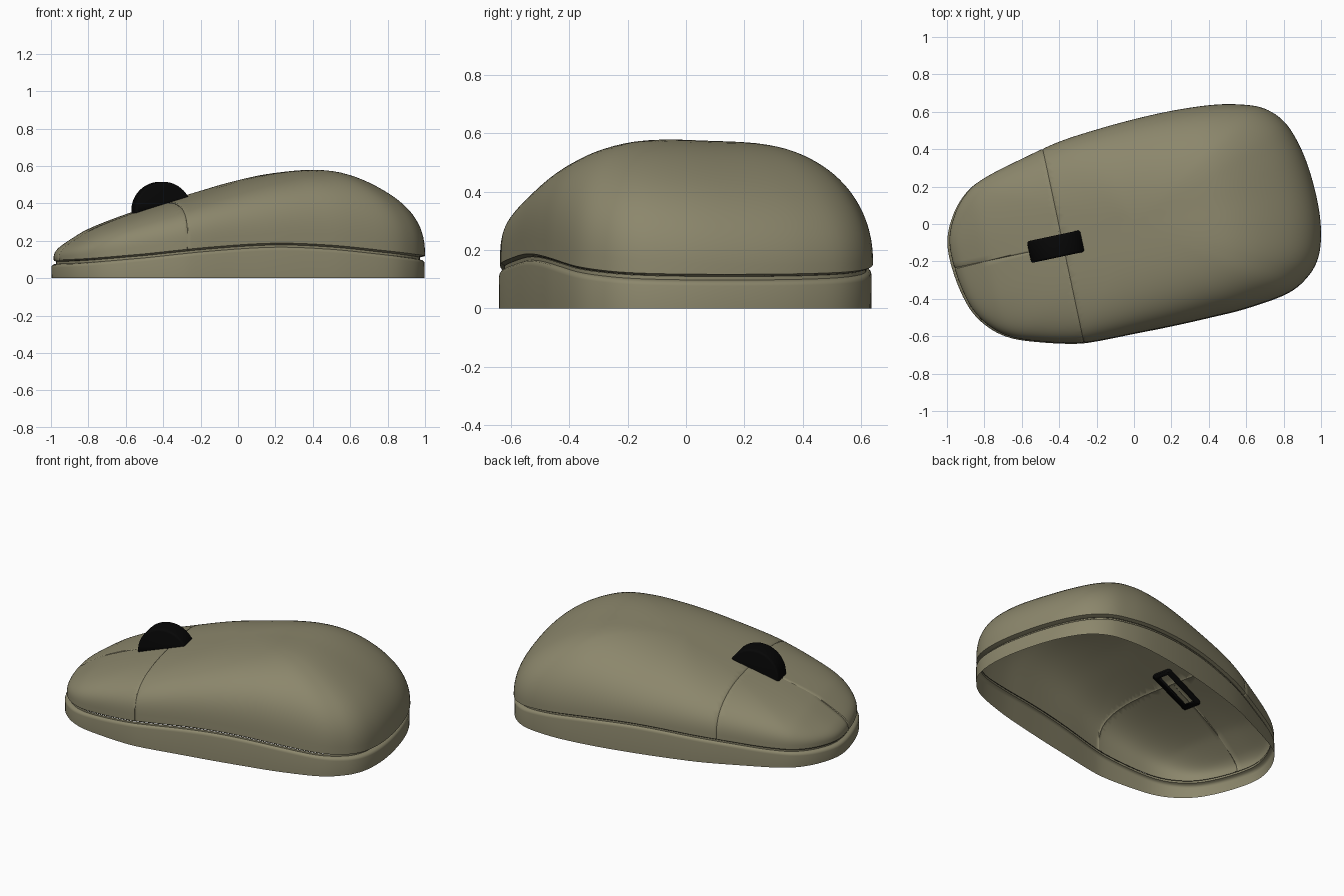
import bpy, bmesh, math
from mathutils import Vector, Matrix

if "Cube" in bpy.data.objects:
    bpy.data.objects.remove(bpy.data.objects["Cube"])

TILT = math.radians(12)                       # long axis of the mouse in plan
AXIS = Vector((math.cos(TILT), math.sin(TILT), 0))
SIDE = Vector((-math.sin(TILT), math.cos(TILT), 0))

# plan outline, clockwise from the nose
OUTLINE = [(-1, -.1), (-.97, .05), (-.9, .17), (-.8, .25), (-.6, .35), (-.4, .44),
           (-.2, .505), (0, .56), (.2, .605), (.4, .635), (.55, .64), (.69, .62),
           (.8, .55), (.88, .43), (.94, .28), (.985, .1), (1, -.05), (.985, -.18),
           (.93, -.28), (.82, -.37), (.6, -.45), (.4, -.5), (.2, -.545), (0, -.585),
           (-.2, -.625), (-.32, -.638), (-.5, -.63), (-.66, -.607), (-.78, -.55),
           (-.88, -.45), (-.96, -.28)]
# crown and seam heights along the long axis
CROWN = [(-1.05, .205), (-.95, .237), (-.8, .3), (-.6, .355), (-.4, .407), (-.2, .463), (0, .521),
         (.2, .566), (.4, .598), (.55, .604), (.8, .58), (1.05, .575)]
SEAM = [(-1.05, .085), (-.63, .119), (-.3, .154), (.07, .177), (.38, .167), (.69, .137), (1.05, .103)]


def material(name, rgb):
    m = bpy.data.materials.new(name)
    m.diffuse_color = (*rgb, 1)
    m.use_nodes = True
    m.node_tree.nodes["Principled BSDF"].inputs["Base Color"].default_value = m.diffuse_color
    return m


def catmull(a, b, c, d, t):
    return .5 * (2*b + (c - a)*t + (2*a - 5*b + 4*c - d)*t*t + (3*b - a - 3*c + d)*t**3)


def height(table, u):
    u = min(max(u, table[0][0]), table[-1][0])
    n = len(table)
    i = max(k for k in range(n - 1) if table[k][0] <= u)
    t = (u - table[i][0]) / (table[i+1][0] - table[i][0])
    z = [table[min(max(i + k, 0), n - 1)][1] for k in (-1, 0, 1, 2)]
    return catmull(*z, t)


def smooth_outline(steps=5):
    n = len(OUTLINE)
    pts = [Vector(p) for p in OUTLINE]
    return [catmull(*(pts[(i + k) % n] for k in (-1, 0, 1, 2)), j / steps)
            for i in range(n) for j in range(steps)]


RIM = smooth_outline()


def ring(bm, scale, z_of_u):
    out = []
    for p in RIM:
        q = Vector((p.x * scale, p.y * scale, 0))
        q.z = z_of_u(q.dot(AXIS))
        out.append(bm.verts.new(q))
    return out


def negative_part(x):
    return (math.sqrt(x * x + .04) - x) / 2


def dome_ring(bm, t):
    """Ring of the shell; the cross-section is boxier toward nose and front side."""
    out = []
    for p in RIM:
        d = Vector((p.x, p.y, 0)).normalized()
        power = 2.2 + .9 * negative_part(d.dot(AXIS)) + .9 * negative_part(d.dot(SIDE))
        s, h = math.cos(t) ** (2 / power), math.sin(t) ** (2 / power)
        s *= 1 - .014 * max(0, -d.dot(AXIS)) ** 6
        q = Vector((p.x * s, p.y * s, 0))
        low = height(SEAM, q.dot(AXIS)) + .01
        q.z = low + (height(CROWN, q.dot(AXIS)) - low) * h
        out.append(bm.verts.new(q))
    return out


def loft(bm, rings):
    n = len(RIM)
    for a, b in zip(rings, rings[1:]):
        for i in range(n):
            bm.faces.new((a[i], b[i], b[(i + 1) % n], a[(i + 1) % n]))


def finish(bm, name, mat, angle=35):
    me = bpy.data.meshes.new(name)
    bm.to_mesh(me)
    bm.free()
    ob = bpy.data.objects.new(name, me)
    bpy.context.collection.objects.link(ob)
    me.materials.append(mat)
    bpy.ops.object.select_all(action='DESELECT')
    ob.select_set(True)
    bpy.context.view_layer.objects.active = ob
    bpy.ops.object.shade_smooth_by_angle(angle=math.radians(angle))
    return ob


def score(bm, direction, offset, keep, width=.007, depth=.004):
    """Cut a fine V groove where the surface crosses a plane."""
    for d in (-width, 0, width):
        faces = [f for f in bm.faces if keep(f)]
        geom = set(faces) | {e for f in faces for e in f.edges} | {v for f in faces for v in f.verts}
        bmesh.ops.bisect_plane(bm, geom=list(geom), dist=1e-6,
                               plane_co=direction * (offset + d), plane_no=direction)
    bm.normal_update()
    mid = [v for v in bm.verts if abs(v.co.dot(direction) - offset) < 1e-5
           and all(keep(f) for f in v.link_faces)]
    for v, n in [(v, v.normal.copy()) for v in mid]:
        v.co -= n * depth


body = material("olive grey", (.262, .242, .150))
black = material("black rubber", (.002, .002, .002))

# base skirt with rounded lip turning into the seam groove
bm = bmesh.new()
rows = [ring(bm, .997, lambda u: 0)]
for scale, drop in ((.998, .03), (.995, .021), (.987, .015), (.972, .012), (.972, 0)):
    rows.append(ring(bm, scale, lambda u, d=drop: height(SEAM, u) - d))
loft(bm, rows)
bmesh.ops.translate(bm, verts=bm.verts, vec=(0, -.004, 0))
finish(bm, "base_skirt", body)

# domed upper shell with lower lip
bm = bmesh.new()
rows = [ring(bm, .970, lambda u: height(SEAM, u)), ring(bm, .982, lambda u: height(SEAM, u) + .003)]
STEPS = 32
rows += [dome_ring(bm, k / STEPS * math.pi / 2) for k in range(STEPS)]
loft(bm, rows)
top = bm.verts.new((0, 0, height(CROWN, 0)))
for i in range(len(RIM)):
    bm.faces.new((rows[-1][i], top, rows[-1][(i + 1) % len(RIM)]))
bmesh.ops.recalc_face_normals(bm, faces=bm.faces)
bm.normal_update()
if top.normal.z < 0:
    bmesh.ops.reverse_faces(bm, faces=bm.faces)
# button split lines
score(bm, AXIS, -.395, lambda f: True)
score(bm, SIDE, -.03, lambda f: f.calc_center_median().dot(AXIS) < -.41)
finish(bm, "upper_shell", body)

# scroll wheel: hollow drum with rounded rims, cut off along the shell slope
bm = bmesh.new()
centre = AXIS * -.425 + SIDE * -.031 + Vector((0, 0, .36))
turn = Matrix.Translation(centre) @ Matrix.Rotation(TILT, 4, 'Z') @ Matrix.Rotation(math.pi / 2, 4, 'X')
bmesh.ops.create_cone(bm, cap_ends=True, segments=64, radius1=.155, radius2=.155, depth=.118, matrix=turn)
rims = [e for e in bm.edges if any(len(f.verts) > 4 for f in e.link_faces)]
bmesh.ops.bevel(bm, geom=rims, offset=.012, segments=3, profile=.5, affect='EDGES')
bmesh.ops.bisect_plane(bm, geom=bm.verts[:] + bm.edges[:] + bm.faces[:], clear_inner=True,
                       plane_co=centre + Vector((0, 0, .016)), plane_no=Vector((-.28 * AXIS.x, -.28 * AXIS.y, 1)))
wheel = finish(bm, "scroll_wheel", black)
wall = wheel.modifiers.new("wall", 'SOLIDIFY')
wall.thickness = .026
wall.offset = -1
